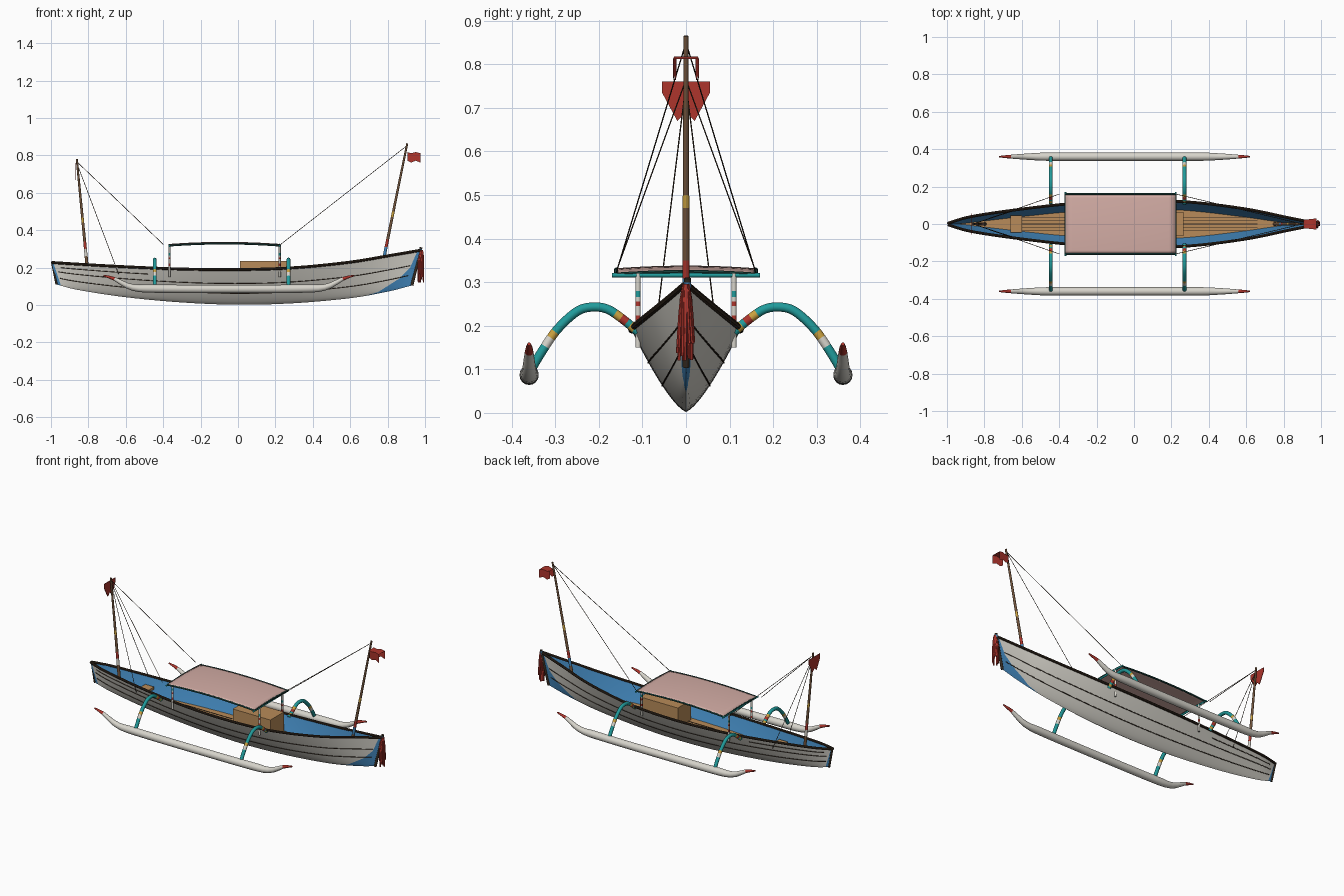
import bpy, bmesh, math, random
from mathutils import Vector

if "Cube" in bpy.data.objects:
    bpy.data.objects.remove(bpy.data.objects["Cube"])

random.seed(4)
COL = {
    "hull_white": (0.68, 0.66, 0.60), "blue": (0.055, 0.24, 0.50),
    "teal": (0.015, 0.33, 0.33), "red": (0.42, 0.035, 0.025),
    "light_wood": (0.48, 0.26, 0.10), "dark_trim": (0.035, 0.022, 0.013),
    "mast_brown": (0.17, 0.09, 0.045), "yellow": (0.60, 0.36, 0.05),
    "canopy_pink": (0.66, 0.42, 0.38), "dark_green": (0.015, 0.075, 0.065),
}
MATS = {}
for key, c in COL.items():
    MATS[key] = bpy.data.materials.new(key)
    MATS[key].diffuse_color = (*c, 1)


def finish(name, bm, mats, smooth=True):
    """Turn a bmesh into a named object with its colours."""
    me = bpy.data.meshes.new(name)
    bm.to_mesh(me)
    bm.free()
    ob = bpy.data.objects.new(name, me)
    bpy.context.collection.objects.link(ob)
    for m in mats:
        me.materials.append(MATS[m])
    if smooth:
        bpy.ops.object.select_all(action='DESELECT')
        ob.select_set(True)
        bpy.context.view_layer.objects.active = ob
        bpy.ops.object.shade_smooth_by_angle(angle=math.radians(40))
    return ob


def spline(rows, u):
    """Smooth interpolation through rows of numbers, u in 0..1."""
    n = len(rows) - 1
    i = min(int(u * n), n - 1)
    f = u * n - i
    b, c = Vector(rows[i]), Vector(rows[i + 1])
    a = Vector(rows[i - 1]) if i else 2 * b - c
    d = Vector(rows[i + 2]) if i + 2 <= n else 2 * c - b
    return b + 0.5 * f * (c - a + f * (2 * a - 5 * b + 4 * c - d + f * (3 * (b - c) + d - a)))


def tube(name, pts, r, mat, bands=(), n=1, sides=10):
    """Round bar along a smooth path; r is a number or f(u); bands are (u0, u1, colour)."""
    dense = [spline(pts, i / 120) for i in range(121)] if len(pts) > 2 else [Vector(p) for p in pts]
    acc = [0]
    for p, q in zip(dense, dense[1:]):
        acc.append(acc[-1] + (q - p).length)

    def at(u):
        s = u * acc[-1]
        i = next((k for k in range(1, len(acc)) if acc[k] >= s - 1e-9), len(acc) - 1)
        return dense[i - 1].lerp(dense[i], (s - acc[i - 1]) / (acc[i] - acc[i - 1]))
    us = sorted({round(i / n, 4) for i in range(n + 1)} | {round(e, 4) for b in bands for e in b[:2]})
    used = [mat] + sorted({b[2] for b in bands} - {mat})
    bm = bmesh.new()
    rings = []
    for u in us:
        p = at(u)
        d = (at(min(u + .01, 1)) - at(max(u - .01, 0))).normalized()
        side = d.cross(Vector((0, 0, 1)) if abs(d.z) < .95 else Vector((1, 0, 0))).normalized()
        if rings and side.dot(last) < 0:
            side = -side
        last = side
        up = side.cross(d)
        rad = r(u) if callable(r) else r
        rings.append([bm.verts.new(p + rad * (side * math.cos(a) + up * math.sin(a)))
                      for a in (2 * math.pi * k / sides for k in range(sides))])
    for j, (A, B) in enumerate(zip(rings, rings[1:])):
        mid = (us[j] + us[j + 1]) / 2
        m = next((used.index(b[2]) for b in bands if b[0] < mid < b[1]), 0)
        for k in range(sides):
            f = bm.faces.new((A[k], A[k - 1], B[k - 1], B[k]))
            f.material_index = m
    for ring in (rings[0], rings[-1]):
        cap = bm.faces.new(ring)
        cap.material_index = ring[0].link_faces[0].material_index
    bmesh.ops.recalc_face_normals(bm, faces=bm.faces)
    return finish(name, bm, used)


def box(name, lo, hi, mat):
    bm = bmesh.new()
    bmesh.ops.create_cube(bm, size=1)
    for v in bm.verts:
        v.co = [lo[i] + (v.co[i] + .5) * (hi[i] - lo[i]) for i in range(3)]
    return finish(name, bm, [mat], False)


def sheet(name, grid, mat):
    """Surface through a grid of points."""
    bm = bmesh.new()
    vs = [[bm.verts.new(p) for p in row] for row in grid]
    for A, B in zip(vs, vs[1:]):
        for k in range(len(A) - 1):
            bm.faces.new((A[k], B[k], B[k + 1], A[k + 1]))
    return finish(name, bm, mat if isinstance(mat, list) else [mat])


# Hull stations: keel x, keel z, sheer x, sheer z, half width
HULL = [(-.97, .11, -.995, .228, .004), (-.85, .08, -.87, .22, .04), (-.6, .042, -.6, .205, .08),
        (-.3, .014, -.3, .193, .112), (0, .002, 0, .19, .125), (.3, .01, .3, .2, .117),
        (.6, .037, .6, .23, .08), (.8, .072, .81, .265, .037), (.93, .105, .975, .293, .004)]


def hull(s, t, side=1, off=0.0):
    xk, zk, xs, zs, w = spline(HULL, s)
    return Vector((xk + (xs - xk) * t, side * max(w * t ** .73 + off, 0), zk + (zs - zk) * t))


N, T = 64, 14
TS = [(k / T) ** 1.3 for k in range(T + 1)]
body = sheet("hull", [[hull(i / N, abs(t), math.copysign(1, t))
                       for t in [-t for t in TS[:0:-1]] + TS] for i in range(N + 1)], ["hull_white", "blue"])

# Painted bow and stern areas cut into the hull
bow = [(.58, .02), (.75, .07), (.86, .14), (.92, .2), (.96, .29)]
cuts = []
for (x0, z0), (x1, z1) in zip(bow, bow[1:]):
    cuts.append((Vector((x0, 0, z0)), Vector((z1 - z0, 0, x0 - x1))))
cuts.append((Vector((-.945, 0, .10)), Vector((-.12, 0, -.04))))
bm = bmesh.new()
bm.from_mesh(body.data)
for co, no in cuts:
    bmesh.ops.bisect_plane(bm, geom=bm.verts[:] + bm.edges[:] + bm.faces[:], plane_co=co, plane_no=no)
for f in bm.faces:
    c = f.calc_center_median()
    f.material_index = int(any((c - co).dot(no) > 0 for co, no in cuts))
bm.to_mesh(body.data)
bm.free()

# Lining, rails and plank seams on both sides
for side, tag in ((1, "left"), (-1, "right")):
    sheet("inner_lining_" + tag, [[hull(i / N, .2 + .8 * k / 8, side, -.005) for k in range(9)]
                                  for i in range(N + 1)], "blue")
    tube("gunwale_" + tag, [hull(i / 32, 1, side) for i in range(33)], .0075, "dark_trim", n=48, sides=8)
    for t in (.32, .6, .8):
        ends = (.03, .97) if t < .7 else (.05, .3)
        tube("plank_seam_" + tag, [hull(ends[0] + (ends[1] - ends[0]) * i / 24, t, side) for i in range(25)],
             .0022, "dark_trim", n=40, sides=6)

# Stem and stern posts
tube("stem_post", [hull(1, 0), hull(1, 1) + Vector((.004, 0, .016))], .008, "dark_trim", [(.88, .96, "blue")])
tube("stern_post", [hull(0, 0), hull(0, 1) + Vector((0, 0, .005))], .006, "dark_trim")

# Floor boards, seams, bench and crate
FZ, rows = .115, []
for i in range(97):
    xk, zk, xs, zs, w = spline(HULL, i / 96)
    t = (FZ - zk) / (zs - zk)
    if t > .02:
        p = hull(i / 96, t, 1, -.004)
        rows.append([(p.x, -p.y, FZ), (p.x, p.y, FZ)])
sheet("floor", rows, "light_wood")
for y, x0, x1 in ((0, -.62, .66), (.018, -.62, .66), (.036, -.6, .6)):
    for sy in {y, -y}:
        box("floor_seam", (x0, sy - .0015, FZ), (x1, sy + .0015, FZ + .002), "dark_trim")
box("stern_bench", (-.66, -.045, .15), (-.60, .045, .165), "light_wood")
box("crate", (.01, -.065, FZ), (.265, .065, .235), "light_wood")

# Outrigger floats and arms
FLOAT = [(-.72, .158), (-.66, .14), (-.57, .096), (-.45, .088), (-.05, .086), (.35, .088),
         (.47, .096), (.56, .14), (.62, .158)]
ARM = [(.11, .186), (.145, .215), (.18, .238), (.215, .243), (.25, .233), (.295, .192), (.33, .142), (.358, .095)]
for side in (1, -1):
    tube("float", [(x, side * .36, z) for x, z in FLOAT],
         lambda u: .004 + .018 * min(1, 5.5 * min(u, 1 - u)) ** .8, "hull_white",
         [(0, .045, "red"), (.955, 1, "red")], n=40, sides=16)
    for x in (-.445, .27):
        tube("outrigger_arm", [(x, side * y, z) for y, z in ARM], .0105, "teal",
             [(.03, .07, "yellow"), (.07, .1, "teal"), (.1, .15, "red"), (.15, .2, "yellow"),
              (.68, .73, "yellow"), (.73, .8, "hull_white")], n=30, sides=12)


# Canopy with frame and posts
def roof(a, b):
    return Vector((-.072 + .295 * a, .16 * b, .321 + .011 * (1 - a * a) + .006 * (1 - b * b)))


G = [i / 8 - 1 for i in range(17)]
top = sheet("canopy", [[roof(a, b) for b in G] for a in G], "canopy_pink")
sol = top.modifiers.new("thickness", 'SOLIDIFY')
sol.thickness = .004
drop = Vector((0, 0, -.003))
for e in (-1, 1):
    tube("canopy_side_rail", [roof(a, e) + drop for a in G], .005, "dark_green", n=16, sides=8)
    tube("canopy_end_rail", [roof(e, b) + drop for b in G], .004, "dark_green", n=16, sides=8)
    x = roof(e, 0).x
    tube("canopy_cross_bar", [(x, -.17, .316), (x, .17, .316)], .005, "teal")
    for side in (1, -1):
        tube("canopy_post", [(x, side * .11, .15), (x, side * .11, .32)], .006, "hull_white",
             [(.35, .43, "red"), (.68, .76, "teal"), (.56, .62, "red")])

# Masts
tube("bow_mast", [(.752, 0, .115), (.905, 0, .865)], lambda u: .0095 - .004 * u, "mast_brown",
     [(.2, .26, "blue"), (.26, .315, "red"), (.475, .515, "yellow")], n=4)
tube("stern_mast", [(-.798, 0, .115), (-.862, 0, .78)], lambda u: .0095 - .004 * u, "mast_brown",
     [(.22, .28, "hull_white"), (.28, .34, "red"), (.49, .53, "yellow")], n=4)

# Rigging
for side in (1, -1):
    for name, a, b in (("bow_stay", (.9, 0, .85), (.225, side * .16, .322)),
                       ("stern_stay", (-.86, 0, .765), (-.40, side * .16, .325)),
                       ("stern_shroud", (-.86, 0, .755), (-.638, side * .073, .165))):
        tube(name, [a, b], .0016, "dark_trim", sides=6)

# Bow flag: a strip folded over, with hanging sides
ROWS = [(.905, .022), (.925, .024), (.95, .027), (.975, .030)]
sheet("bow_flag", [[(x, -w, .772 - .01 * (i % 2)), (x, -w, .818 - .006 * (i % 2)),
                    (x, w, .818 - .006 * (i % 2)), (x, w, .772 - .01 * (i % 2))]
                   for i, (x, w) in enumerate(ROWS)], "red")

# Stern flag: a crosswise banner with a forked tail
bm = bmesh.new()
bm.faces.new([bm.verts.new((-.868, y, z)) for y, z in
              ((-.055, .76), (-.055, .735), (-.02, .67), (0, .69), (.02, .67), (.055, .735), (.055, .76))])
banner = finish("stern_flag", bm, ["red"], False)
banner.modifiers.new("thickness", 'SOLIDIFY').thickness = .003

# Bow tassel
for i in range(18):
    a = i * 2.4
    y, x = .016 * math.sin(a), .978 + .014 * math.cos(a)
    tube("tassel_strand", [(.982 + .004 * math.cos(a), y * .3, .295), (x, y * .8, .24),
                           (x, y + random.uniform(-.004, .004), random.uniform(.115, .17))],
         .0038, "red", n=5, sides=6)

for m in bpy.data.materials:
    if m.users and not m.is_grease_pencil:
        m.use_nodes = True
        m.node_tree.nodes["Principled BSDF"].inputs["Base Color"].default_value = m.diffuse_color
